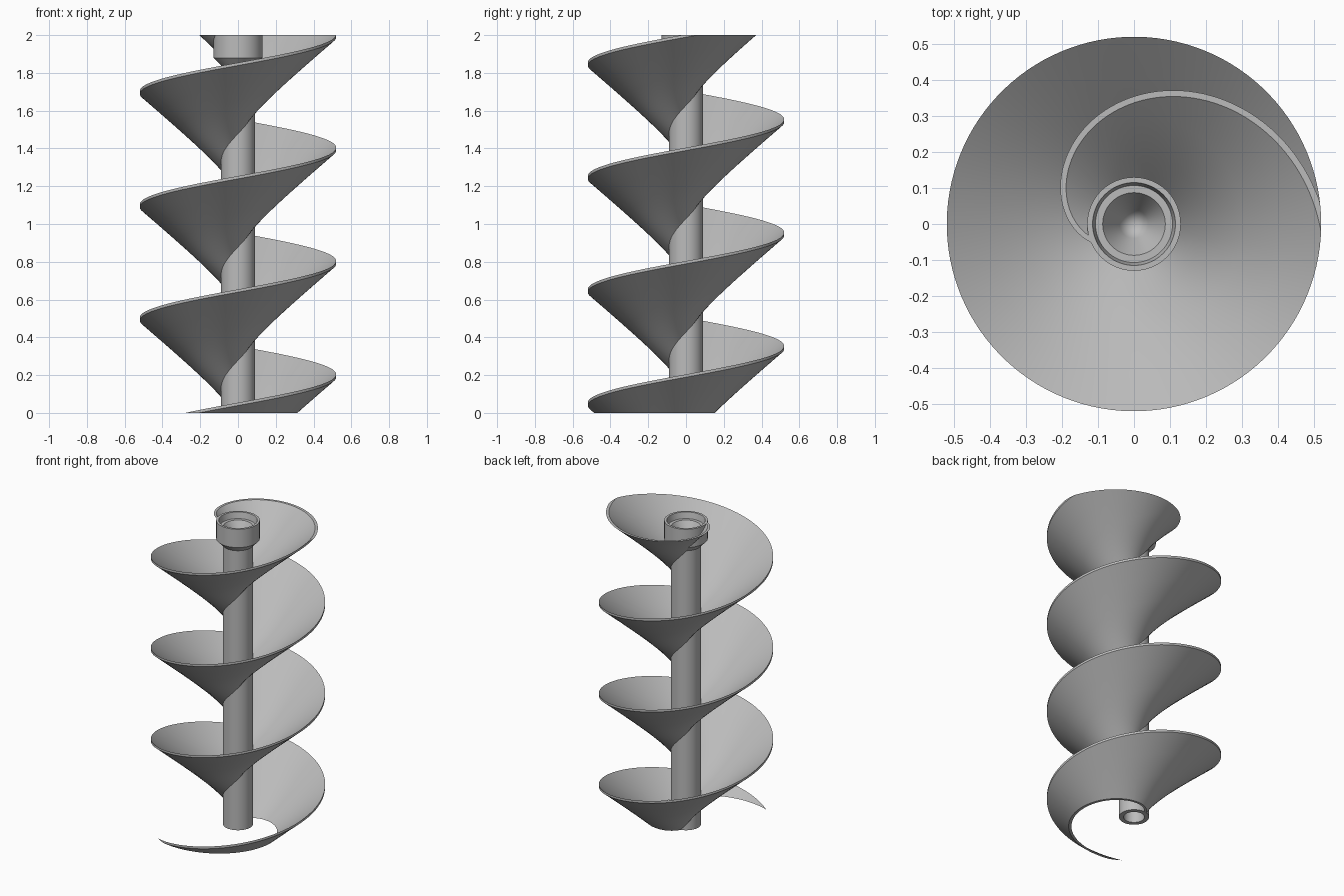
import bpy, bmesh, math

cube = bpy.data.objects.get("Cube")
if cube:
    bpy.data.objects.remove(cube)

HEIGHT, PITCH = 2.0, 0.6
R_OUT, SLOPE, THICK = 0.52, 0.84, 0.015
RIM_START = 0.204            # rim height at +x on the first turn

steel = bpy.data.materials.new("grey steel")
steel.use_nodes = True
colour = (0.5, 0.5, 0.5, 1)
steel.diffuse_color = colour
steel.node_tree.nodes["Principled BSDF"].inputs["Base Color"].default_value = colour


def finish(bm, name):
    bmesh.ops.recalc_face_normals(bm, faces=bm.faces)
    mesh = bpy.data.meshes.new(name)
    bm.to_mesh(mesh)
    bm.free()
    mesh.materials.append(steel)
    obj = bpy.data.objects.new(name, mesh)
    bpy.context.collection.objects.link(obj)
    bpy.ops.object.select_all(action='DESELECT')
    obj.select_set(True)
    bpy.context.view_layer.objects.active = obj
    bpy.ops.object.shade_smooth_by_angle(angle=math.radians(25))


def lathe(name, profile, steps=72):
    bm = bmesh.new()
    verts = [bm.verts.new((r, 0, z)) for r, z in profile]
    edges = [bm.edges.new(pair) for pair in zip(verts, verts[1:])]
    bmesh.ops.spin(bm, geom=verts + edges, cent=(0, 0, 0), axis=(0, 0, 1),
                   angle=math.tau, steps=steps)
    bmesh.ops.remove_doubles(bm, verts=bm.verts, dist=1e-5)
    finish(bm, name)


# Central shaft with blind bore below, flared collar and socket above
lathe("shaft_with_collar", [
    (0, 0.2), (0.062, 0.15), (0.062, 0), (0.09, 0),
    (0.09, 1.84), (0.13, 1.88), (0.13, HEIGHT), (0.115, HEIGHT),
    (0.107, 1.96), (0.087, 1.96), (0.04, 1.88), (0, 1.81)])


# Helical flight: a sloping blade section swept upward round the shaft
def section(angle):
    rim = RIM_START + PITCH * angle / math.tau
    inner = 0.085
    if rim - SLOPE * (R_OUT - inner) > 1.86:
        inner = 0.12         # stays out of the socket
    radii = [inner + (R_OUT - inner) * i / 4 for i in range(5)]
    top = [(r, rim - SLOPE * (R_OUT - r)) for r in radii]
    bottom = [(r, z - THICK) for r, z in reversed(top)]
    return [(r * math.cos(angle), r * math.sin(angle), z) for r, z in top + bottom]


bm = bmesh.new()
rings = [[bm.verts.new(p) for p in section(math.radians(a))]
         for a in range(-130, 1312, 3)]
for low, high in zip(rings, rings[1:]):
    for i in range(len(low)):
        j = (i + 1) % len(low)
        bm.faces.new((low[i], low[j], high[j], high[i]))
for end in (rings[0], rings[-1]):
    bm.faces.new(end)

# Trim flat at both ends and cap the cuts
for z, up in ((0, -1), (HEIGHT, 1)):
    geom = bm.verts[:] + bm.edges[:] + bm.faces[:]
    bmesh.ops.bisect_plane(bm, geom=geom, plane_co=(0, 0, z),
                           plane_no=(0, 0, up), clear_outer=True)
    rim_edges = [e for e in bm.edges if e.is_boundary]
    bmesh.ops.triangle_fill(bm, edges=rim_edges, use_beauty=True)
finish(bm, "helical_flight")
